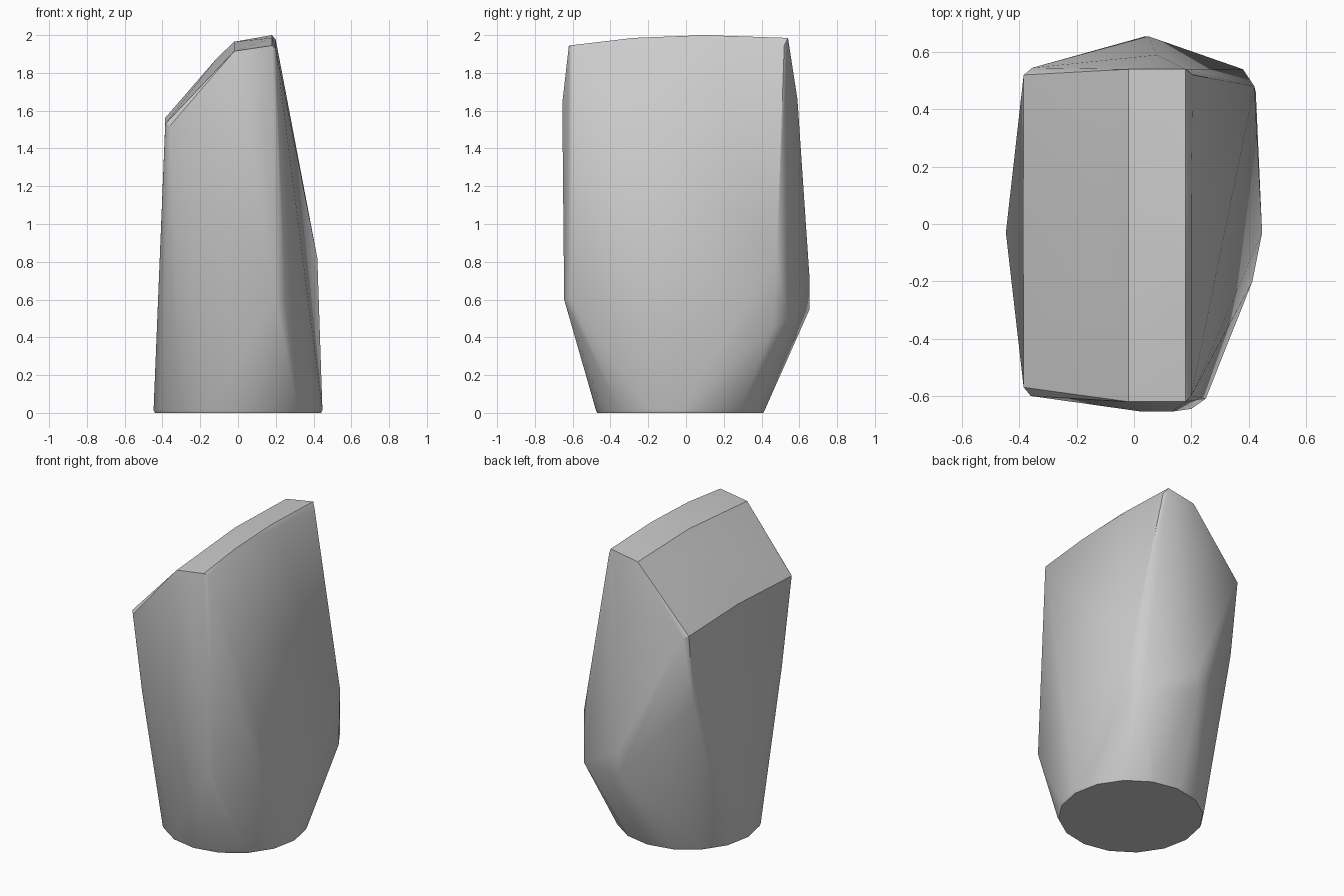
import bpy
import bmesh
from math import cos, sin, pi, radians

cube = bpy.data.objects.get("Cube")
if cube:
    bpy.data.objects.remove(cube, do_unlink=True)


def make_material(name, colour):
    material = bpy.data.materials.new(name)
    material.use_nodes = True
    material.diffuse_color = colour
    material.node_tree.nodes["Principled BSDF"].inputs["Base Color"].default_value = colour
    return material


def ring(radius, height, sides=16):
    """Circle of points for the round foot."""
    return [(radius * cos(2 * pi * i / sides),
             radius * sin(2 * pi * i / sides) - 0.03, height) for i in range(sides)]


# Round foot with a thin rounded rim
points = ring(0.44, 0) + ring(0.447, 0.015)

# Upper rim of the low side, gently arched from front to back
points += [(-0.36, -0.6, 1.52), (-0.385, -0.57, 1.53), (-0.387, 0, 1.56),
           (-0.385, 0.52, 1.54), (-0.355, 0.545, 1.53)]

# Crown: knee of the slope, then the ridge above the tall side
points += [(-0.02, -0.62, 1.915), (-0.02, 0, 1.965), (-0.11, 0.1, 1.88), (-0.02, 0.54, 1.95)]
points += [(0.18, -0.62, 1.945), (0.18, -0.28, 1.985), (0.18, 0.1, 2), (0.18, 0.54, 1.985)]
points += [(0.2, -0.6, 1.93), (0.2, 0.1, 1.975), (0.205, 0.52, 1.945)]

# Front bulge and its lower corner
points += [(0.03, -0.655, 1.64), (0.13, -0.655, 1.64),
           (0.2, -0.645, 0.6), (0.25, -0.61, 0.6)]

# Back bulge and its lower corner
points += [(0.08, 0.59, 1.66), (0.05, 0.655, 0.7), (0.04, 0.655, 0.55),
           (0.38, 0.54, 0.5), (0.42, 0.48, 0.82), (0.425, 0.46, 0.45)]

# Corners where the low side turns into the foot
points += [(-0.375, -0.48, 0.95), (-0.38, 0.46, 1.05)]

# Wrap the outline points in one convex shell
shell = bmesh.new()
for point in points:
    shell.verts.new(point)
result = bmesh.ops.convex_hull(shell, input=shell.verts[:])
loose = [v for v in shell.verts if not v.link_faces]
bmesh.ops.delete(shell, geom=loose, context="VERTS")
bmesh.ops.dissolve_limit(shell, angle_limit=radians(1),
                         verts=shell.verts[:], edges=shell.edges[:])
bmesh.ops.recalc_face_normals(shell, faces=shell.faces[:])

mesh = bpy.data.meshes.new("faceted_body")
shell.to_mesh(mesh)
shell.free()
mesh.materials.append(make_material("light grey", (0.6, 0.6, 0.6, 1)))

body = bpy.data.objects.new("faceted_body", mesh)
bpy.context.collection.objects.link(body)

# Soft transitions with crisp rims
bpy.ops.object.select_all(action="DESELECT")
body.select_set(True)
bpy.context.view_layer.objects.active = body
bpy.ops.object.shade_smooth_by_angle(angle=radians(30))
